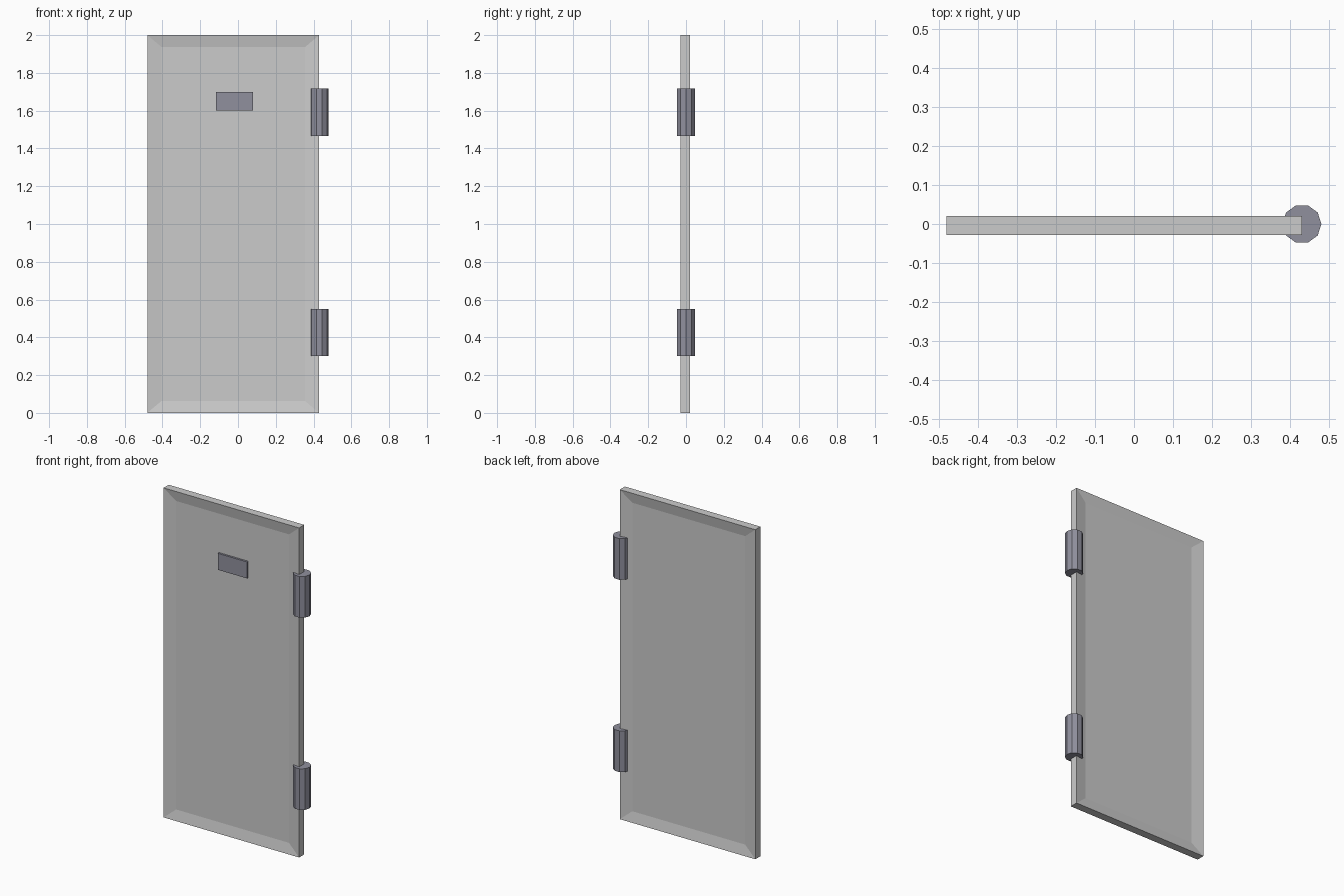
import bpy, bmesh
from math import pi

if "Cube" in bpy.data.objects:
    bpy.data.objects.remove(bpy.data.objects["Cube"])

metal = bpy.data.materials.new("dark_metal")
metal.diffuse_color = (0.28, 0.28, 0.34, 1)
metal.use_nodes = True
metal.node_tree.nodes["Principled BSDF"].inputs["Base Color"].default_value = metal.diffuse_color


def finish(name, mat=None):
    ob = bpy.context.object
    ob.name = name
    if mat:
        ob.data.materials.append(mat)
    return ob


# Door leaf: rectangular rings from front panel, over the rim, to back panel
X0, X1, Z0, Z1 = -0.48, 0.43, 0.0, 2.0
FRONT, BACK, DEPTH = -0.028, 0.021, 0.012
IN_X, IN_Z = 0.076, 0.064          # width of the sloped border
rings = [(1, FRONT + DEPTH), (0, FRONT), (0, BACK), (1, BACK - DEPTH)]

bm = bmesh.new()
loops = []
for inset, y in rings:
    xa, xb = X0 + inset * IN_X, X1 - inset * IN_X
    za, zb = Z0 + inset * IN_Z, Z1 - inset * IN_Z
    loops.append([bm.verts.new((x, y, z))
                  for x, z in ((xa, za), (xb, za), (xb, zb), (xa, zb))])
for a, b in zip(loops, loops[1:]):
    for i in range(4):
        j = (i + 1) % 4
        bm.faces.new((a[i], a[j], b[j], b[i]))
bm.faces.new(loops[0])
bm.faces.new(loops[-1])
bmesh.ops.recalc_face_normals(bm, faces=bm.faces)
mesh = bpy.data.meshes.new("door_panel")
bm.to_mesh(mesh)
bm.free()
bpy.context.collection.objects.link(bpy.data.objects.new("door_panel", mesh))

# Hinges: ten-sided barrels on the right edge
for name, z in (("lower_hinge", 0.425), ("upper_hinge", 1.592)):
    bpy.ops.mesh.primitive_cylinder_add(vertices=10, radius=0.05, depth=0.25,
                                        location=(0.43, 0, z),
                                        rotation=(0, 0, pi / 2))
    finish(name, metal)

# Viewing slot cover: thin plate set on the recessed front panel
bpy.ops.mesh.primitive_cube_add(size=1, location=(-0.018, -0.02, 1.65))
plate = finish("slot_plate", metal)
plate.scale = (0.196, 0.016, 0.1)
